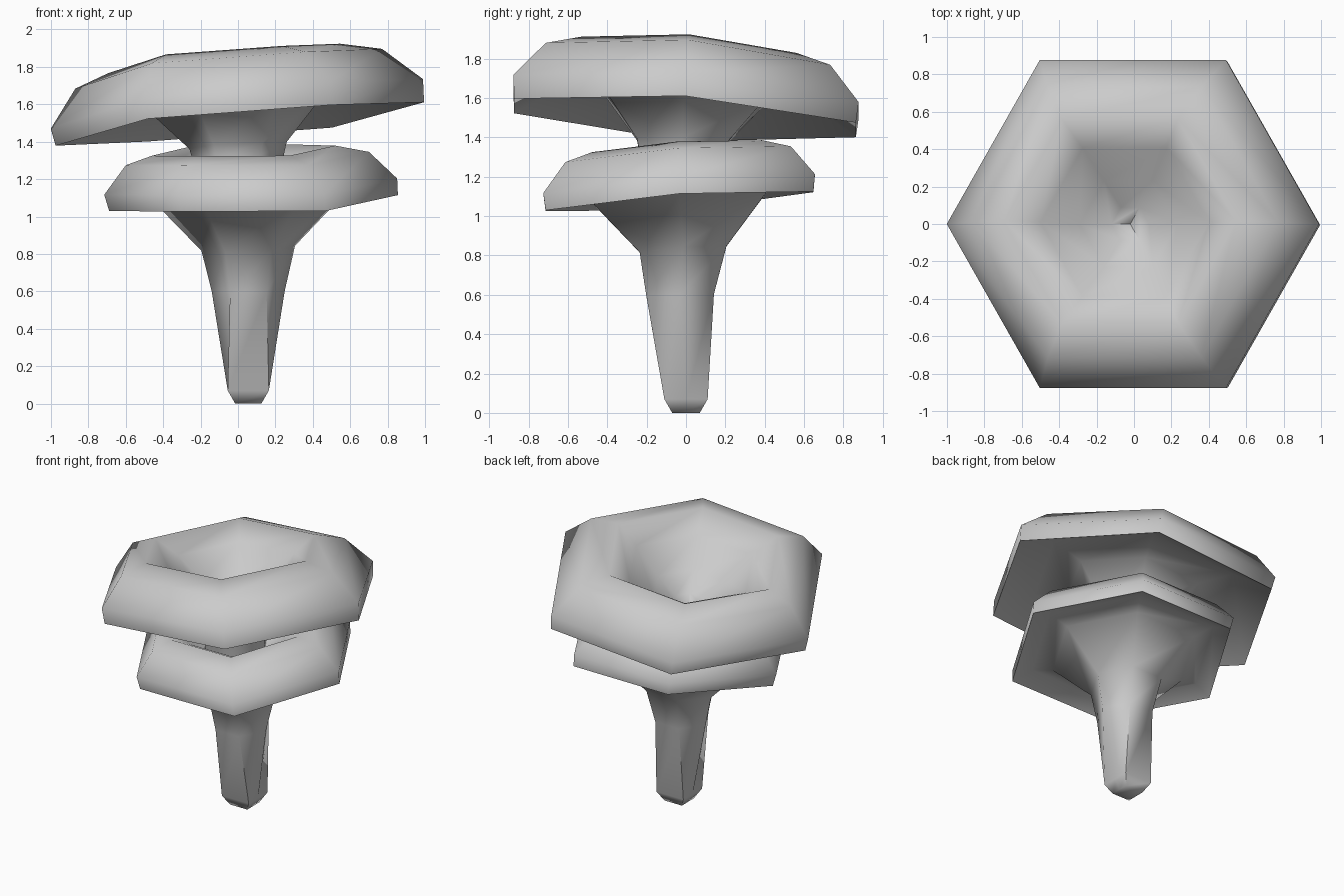
import bpy, bmesh
from math import cos, sin, radians

if "Cube" in bpy.data.objects:
    bpy.data.objects.remove(bpy.data.objects["Cube"])

SIDES = 6
WARP = [0, -0.017, 0.025, 0, 0.025, -0.017]   # slight unevenness around each cap
SQUARE = [(1, 0), (1, 1), (-1, 1), (-1, 0), (-1, -1), (1, -1)]   # foot section


def loft(name, rings, tilt, square_rings=()):
    """Closed six-sided loft. Ring = (radius, z, centre x, centre y, tilt share)."""
    bm = bmesh.new()
    loops = []
    for n, (r, z, cx, cy, k) in enumerate(rings):
        if r == 0:
            loops.append([bm.verts.new((cx, cy, z))])
            continue
        loop = []
        for i in range(SIDES):
            a = radians(60 * i)
            dx, dy = r * cos(a), 1.018 * r * sin(a)
            if n in square_rings:
                dx, dy = r * SQUARE[i][0], r * SQUARE[i][1]
            dz = k * (tilt[0] * dx + tilt[1] * dy + WARP[i] * min(1, r * 1.2))
            loop.append(bm.verts.new((cx + dx, cy + dy, z + dz)))
        loops.append(loop)
    for a, b in zip(loops, loops[1:]):
        # ends close with three quads, the rest is a band of quads
        if len(a) == 1 or len(b) == 1:
            tip, ring = (a[0], b) if len(a) == 1 else (b[0], a)
            for i in (1, 3, 5):
                bm.faces.new((ring[i], ring[(i + 1) % 6], ring[(i + 2) % 6], tip))
            continue
        for i in range(SIDES):
            j = (i + 1) % SIDES
            bm.faces.new((a[i], a[j], b[j], b[i]))
    bmesh.ops.recalc_face_normals(bm, faces=bm.faces)
    me = bpy.data.meshes.new(name)
    bm.to_mesh(me)
    bm.free()
    ob = bpy.data.objects.new(name, me)
    bpy.context.collection.objects.link(ob)
    bpy.ops.object.select_all(action='DESELECT')
    ob.select_set(True)
    bpy.context.view_layer.objects.active = ob
    bpy.ops.object.shade_smooth_by_angle(angle=radians(66))
    return ob


# Lower mushroom: stem, flared underside, rim, crest and hollow top
loft("lower_mushroom", [
    (0, 0, 0.055, 0, 0),
    (0.07, 0.0, 0.055, 0, 0),
    (0.11, 0.07, 0.055, 0, 0),
    (0.195, 0.60, 0.055, -0.03, 0.3),
    (0.25, 0.83, 0.055, -0.015, 1),
    (0.50, 1.09, 0.065, -0.03, 1),
    (0.64, 1.13, 0.07, -0.035, 1),
    (0.772, 1.072, 0.083, -0.033, 1),
    (0.783, 1.16, 0.068, -0.035, 1),
    (0.65, 1.31, 0.05, -0.04, 1),
    (0.49, 1.352, 0.03, -0.045, 1),
    (0.37, 1.29, 0.03, -0.04, 1),
    (0.22, 1.17, 0.03, -0.03, 1),
    (0, 1.10, 0.03, -0.03, 1),
], (0.055, 0.07), (1, 2))

# Upper mushroom: short neck inside the lower one, wide tilted cap with a funnel
loft("upper_mushroom", [
    (0, 1.12, 0, -0.02, 0),
    (0.22, 1.13, 0, -0.02, 0),
    (0.245, 1.32, 0, -0.02, 0.3),
    (0.26, 1.38, 0, -0.02, 0.6),
    (0.46, 1.60, 0, -0.01, 1),
    (0.70, 1.64, 0, 0, 1),
    (0.985, 1.495, 0.01, -0.005, 1),
    (0.995, 1.602, -0.006, 0, 1.13),
    (0.82, 1.79, -0.05, 0.01, 1.1),
    (0.62, 1.845, -0.075, 0.015, 1.08),
    (0.45, 1.74, -0.05, 0.01, 1),
    (0.26, 1.58, -0.03, 0, 1),
    (0.10, 1.50, -0.02, 0, 0.8),
    (0, 1.40, -0.02, 0, 0),
], (0.118, -0.07))
